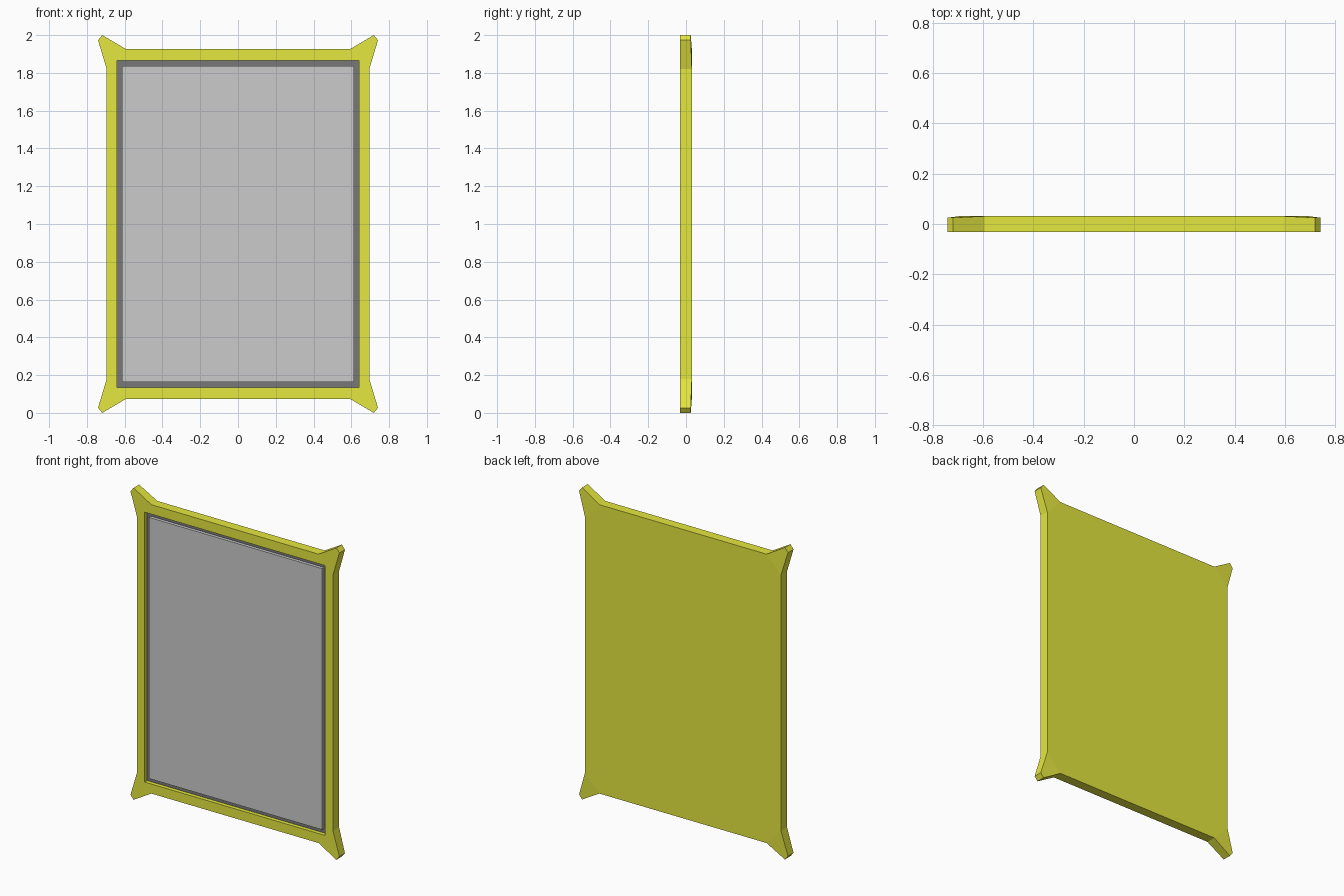
import bpy, bmesh

if "Cube" in bpy.data.objects:
    bpy.data.objects.remove(bpy.data.objects["Cube"])

FRONT, BACK, TIP_BACK, FLOOR = -0.031, 0.031, 0.025, -0.006
MID = 1.0
INX, INZ = 0.64, 0.865          # half size of the opening
# one corner of the outline, relative to the centre: notch, tip, tip, notch
CORNER = [(0.695, 0.82), (0.741, 0.973), (0.719, 1.0), (0.593, 0.926)]


def material(name, colour):
    mat = bpy.data.materials.new(name)
    mat.diffuse_color = (*colour, 1)
    mat.use_nodes = True
    mat.node_tree.nodes["Principled BSDF"].inputs["Base Color"].default_value = mat.diffuse_color
    return mat


def finish(name, bm, mat=None):
    bmesh.ops.recalc_face_normals(bm, faces=bm.faces)
    me = bpy.data.meshes.new(name)
    bm.to_mesh(me)
    bm.free()
    ob = bpy.data.objects.new(name, me)
    bpy.context.collection.objects.link(ob)
    if mat:
        me.materials.append(mat)
    return ob


def panel(name, half_x, half_z, y0, y1, mat=None):
    bm = bmesh.new()
    bmesh.ops.create_cube(bm, size=1)
    for v in bm.verts:
        v.co = (v.co.x * 2 * half_x, y0 + (v.co.y + 0.5) * (y1 - y0),
                MID + v.co.z * 2 * half_z)
    return finish(name, bm, mat)


yellow = material("yellow_paint", (0.78, 0.80, 0.05))
dark = material("dark_trim", (0.19, 0.19, 0.19))

# Frame: four flared corners joined by straight rails
bm = bmesh.new()
front, back, lip, floor = [], [], [], []
for sx, sz in ((1, 1), (-1, 1), (-1, -1), (1, -1)):
    points = CORNER if sx * sz > 0 else CORNER[::-1]
    for x, z in points:
        depth = TIP_BACK if x > 0.7 else BACK
        front.append(bm.verts.new((sx * x, FRONT, MID + sz * z)))
        back.append(bm.verts.new((sx * x, depth, MID + sz * z)))
    lip.append(bm.verts.new((sx * INX, FRONT, MID + sz * INZ)))
    floor.append(bm.verts.new((sx * INX, FLOOR, MID + sz * INZ)))

for i in range(16):             # outer edge
    j = (i + 1) % 16
    bm.faces.new((front[i], front[j], back[j], back[i]))
for c in range(4):              # corner faces, rails and recess walls
    n, k = (c + 1) % 4, 4 * c
    bm.faces.new(front[k:k + 4] + [lip[c]])
    bm.faces.new((front[k + 3], front[(k + 4) % 16], lip[n], lip[c]))
    bm.faces.new((lip[c], lip[n], floor[n], floor[c]))
    bm.faces.new(back[k:k + 4])
bm.faces.new([back[i] for c in range(4) for i in (4 * c, 4 * c + 3)])
finish("frame", bm, yellow)

# Dark trim closing the recess, with the raised grey screen on it
panel("trim", INX, INZ, FLOOR, FLOOR + 0.004, dark)
panel("screen", 0.614, 0.837, FLOOR - 0.02, FLOOR)
